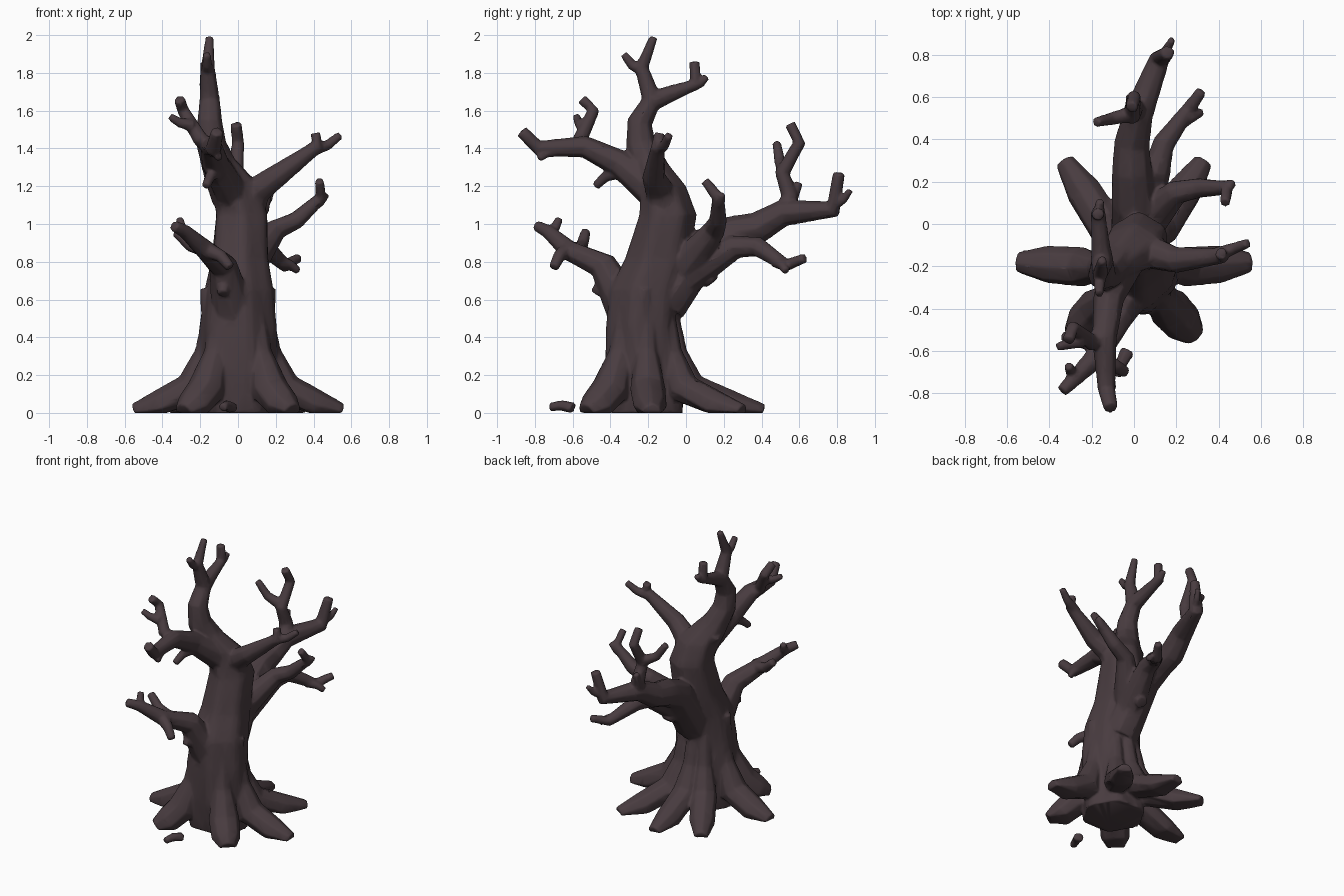
import bpy, bmesh, math
from mathutils import Vector

bark = bpy.data.materials.new("dark bark")
bark.diffuse_color = (0.066, 0.045, 0.051, 1)
bm = bmesh.new()


def loft(rings):
    """Skin a closed tube over a list of rings."""
    vs = [[bm.verts.new(p) for p in ring] for ring in rings]
    n = len(vs[0])
    for a, b in zip(vs, vs[1:]):
        for i in range(n):
            bm.faces.new((a[i], a[(i + 1) % n], b[(i + 1) % n], b[i]))
    bm.faces.new(vs[0][::-1])
    bm.faces.new(vs[-1])


def limb(r0, r1, *pts, power=0.7, n=8, radii=None):
    """Blunt tube through the points, its radius tapering from r0 to r1 along the length."""
    ps = [Vector(p) for p in pts]
    dist = [0]
    for a, b in zip(ps, ps[1:]):
        dist.append(dist[-1] + (b - a).length)
    rings, u = [], None
    for i, p in enumerate(ps):
        t = (ps[min(i + 1, len(ps) - 1)] - ps[max(i - 1, 0)]).normalized()
        u = t.orthogonal() if u is None else u - t * u.dot(t)
        u.normalize()
        w = t.cross(u)
        r = radii[i] if radii else r0 + (r1 - r0) * (dist[i] / dist[-1]) ** power
        ring = [p + r * (u * math.cos(k * math.tau / n) + w * math.sin(k * math.tau / n)) for k in range(n)]
        for q in ring:
            q.z = max(q.z, 0)
        rings.append(ring)
    loft(rings)


def twig(r, base, tip):
    """Short crooked side shoot: runs outward first, then turns to its tip."""
    a, b = Vector(base), Vector(tip)
    elbow = a.lerp(b, 0.6)
    elbow.z = a.z + (b.z - a.z) * 0.35
    limb(r, r * 0.6, a, elbow, b)


# trunk: fluted ellipses (centre x, centre y, height, half width, half depth), slowly twisting
rings = []
for cx, cy, z, rx, ry in [(0, -.21, 0, .2, .2), (0, -.22, .22, .205, .21), (0, -.235, .45, .2, .185),
                          (.005, -.215, .65, .18, .185), (.01, -.15, .82, .15, .165), (.02, -.095, 1.05, .14, .145),
                          (-.01, -.12, 1.2, .13, .115), (-.11, -.2, 1.36, .08, .07)]:
    ring = []
    for k in range(32):
        a = k * math.tau / 32
        f = 1 + .05 * math.cos(6 * a + 3 * z)
        ring.append((cx + rx * f * math.cos(a), cy + ry * f * math.sin(a), z))
    rings.append(ring)
loft(rings)


# buttress roots: hug the trunk, then fan out low to the tip (x, y)
def root(x, y, fat=1.0):
    c = Vector((0, -.22, 0))
    d = Vector((x, y, 0)) - c
    reach = d.length
    d.normalize()
    path = []
    for r, z in ((.13, .55), (.17, .32), (.24, .13), (.24 + (reach - .24) * .55, .035), (reach, 0)):
        path.append(c + d * r + Vector((0, 0, z)))
    limb(0, 0, *path, radii=[q * fat for q in (.05, .06, .095, .09, .05)])


for s in (1, -1):
    root(s * .55, -.18)
    root(s * .29, -.53, 1.08)
    root(s * .33, .3, .95)
root(-.03, .41, .95)
# loose root tip in front
limb(.038, .025, (-.03, -.60, .02), (-.06, -.66, .04), (-.08, -.72, .03), n=6)

# crown leader and its forks
limb(.115, .022, (-.03, -.13, 1.15), (-.09, -.18, 1.28), (-.14, -.24, 1.42), (-.15, -.245, 1.54),
     (-.15, -.18, 1.66), (-.16, -.235, 1.83), (-.15, -.17, 1.99), power=.9)
twig(.036, (-.16, -.22, 1.81), (-.165, -.33, 1.9))
limb(.055, .03, (-.15, -.18, 1.65), (-.16, -.08, 1.69), (-.17, .05, 1.74), (-.17, .045, 1.86))
twig(.034, (-.17, .03, 1.73), (-.16, .11, 1.78))

# high front branch
limb(.1, .034, (-.02, -.13, 1.14), (-.12, -.35, 1.32), (-.14, -.54, 1.41), (-.13, -.78, 1.40), (-.11, -.87, 1.49),
     power=.9)
limb(.05, .03, (-.13, -.5, 1.39), (-.2, -.56, 1.45), (-.29, -.49, 1.6), (-.31, -.55, 1.66))
twig(.035, (-.24, -.55, 1.52), (-.36, -.58, 1.57))
twig(.034, (-.13, -.68, 1.39), (-.10, -.78, 1.345))
twig(.04, (-.11, -.34, 1.28), (-.17, -.48, 1.2))

# low front branch
limb(.12, .03, (-.02, -.29, .5), (-.08, -.44, .78), (-.17, -.62, .86), (-.28, -.73, .96), (-.34, -.79, .99), power=.8)
twig(.036, (-.28, -.73, .95), (-.31, -.67, 1.03))
twig(.046, (-.14, -.58, .85), (-.33, -.53, .96))
twig(.046, (-.16, -.63, .86), (-.04, -.7, .77))
twig(.05, (-.07, -.38, .72), (-.08, -.48, .63))

# right branch with fork
limb(.1, .03, (.04, -.1, 1.05), (.1, -.14, 1.18), (.2, -.17, 1.25), (.42, -.15, 1.41), (.41, -.14, 1.48), power=.8)
twig(.038, (.38, -.15, 1.39), (.54, -.09, 1.47))

# heavy rear limb and its shoots
limb(.13, .033, (.02, -.12, .58), (0, .1, .88), (-.01, .25, .95), (-.01, .38, .98), (.02, .52, 1.06), (.12, .78, 1.08),
     (.16, .81, 1.27), power=1.15)
twig(.03, (.13, .78, 1.1), (.18, .87, 1.18))
limb(.055, .03, (.02, .52, 1.06), (0, .55, 1.15), (-.01, .51, 1.27), (0, .6, 1.43), (-.01, .55, 1.53))
twig(.04, (-.01, .52, 1.28), (-.18, .48, 1.43))
twig(.035, (0, .5, 1.05), (-.02, .6, 1.22))

# low rear branch
limb(.1, .026, (.03, .0, .72), (.11, .26, .88), (.14, .38, .88), (.25, .53, .78), (.32, .63, .82), power=.85)
twig(.036, (.22, .48, .80), (.32, .53, .75))
twig(.07, (.04, .05, .76), (.05, .14, .69))

# right rear branch
limb(.1, .025, (.05, 0, .78), (.2, .15, .97), (.31, .17, 1.02), (.44, .17, 1.14), (.43, .1, 1.23))
twig(.034, (.38, .17, 1.09), (.47, .19, 1.16))

# low burls on the trunk sides
for s in (1, -1):
    twig(.06, (s * .12, -.25, .38), (s * .165, -.22, .66))
twig(.05, (-.09, -.15, 1.2), (-.16, -.12, 1.26))

mesh = bpy.data.meshes.new("gnarled_tree")
bm.to_mesh(mesh)
bm.free()
tree = bpy.data.objects.new("gnarled_tree", mesh)
bpy.context.collection.objects.link(tree)
mesh.materials.append(bark)

# fuse all limbs into one skin, soften the joints, then reduce to chunky faces
m = tree.modifiers.new("fuse", "REMESH")
m.mode = 'VOXEL'
m.voxel_size = 0.009
m.use_smooth_shade = True
m = tree.modifiers.new("soften", "SMOOTH")
m.factor, m.iterations = 0.5, 4
m = tree.modifiers.new("reduce", "DECIMATE")
m.ratio = 0.12
